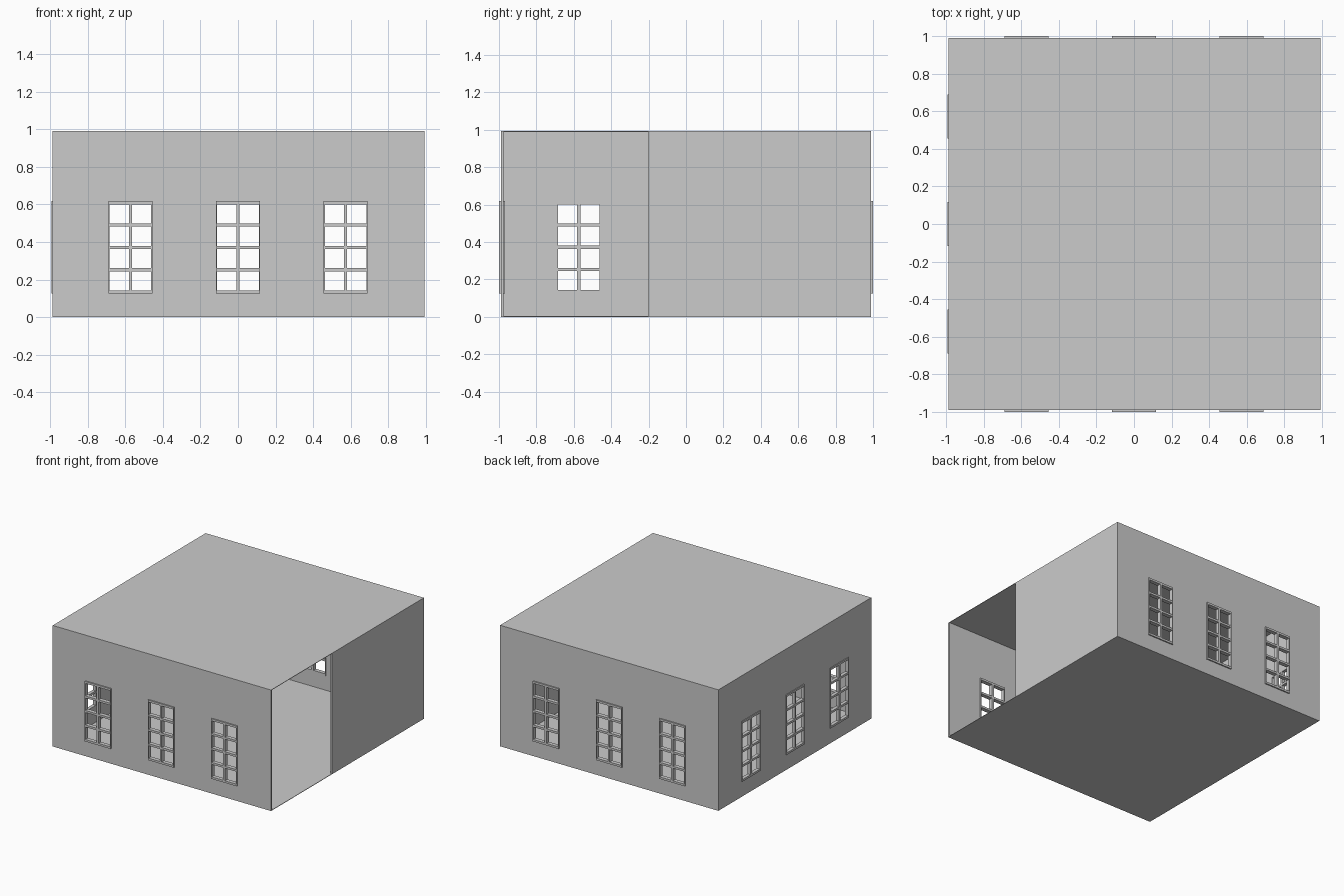
import bpy, bmesh
from mathutils import Matrix, Vector
from math import radians

if "Cube" in bpy.data.objects:
    bpy.data.objects.remove(bpy.data.objects["Cube"])

XL, XR, Y, H = -0.987, 0.993, 0.99, 0.992   # shell limits
T = 0.015                                    # wall thickness
SLAB = 0.004
CENTRES = (-0.573, 0.0, 0.573)
WIN_W, WIN_Z0, WIN_Z1 = 0.235, 0.125, 0.618
PANE, BAR, PANE_Z = 0.102, 0.017, 0.142


def panel(name, us, vs, is_hole, matrix, thickness):
    """Grid panel in local x/z with open cells, extruded along local +y (inwards)."""
    bm = bmesh.new()
    grid = [[bm.verts.new((u, 0, v)) for v in vs] for u in us]
    for i in range(len(us) - 1):
        for j in range(len(vs) - 1):
            if not is_hole(i, j):
                bm.faces.new((grid[i][j], grid[i + 1][j],
                              grid[i + 1][j + 1], grid[i][j + 1]))
    ext = bmesh.ops.extrude_face_region(bm, geom=bm.faces[:], use_keep_orig=True)
    moved = [g for g in ext["geom"] if isinstance(g, bmesh.types.BMVert)]
    bmesh.ops.translate(bm, verts=moved, vec=(0, thickness, 0))
    bmesh.ops.transform(bm, matrix=matrix, verts=bm.verts[:])
    bmesh.ops.recalc_face_normals(bm, faces=bm.faces[:])
    mesh = bpy.data.meshes.new(name)
    bm.to_mesh(mesh)
    bm.free()
    obj = bpy.data.objects.new(name, mesh)
    bpy.context.collection.objects.link(obj)
    return obj


def box(name, lo, hi):
    us, vs = (lo[0], hi[0]), (lo[2], hi[2])
    return panel(name, us, vs, lambda i, j: False,
                 Matrix.Translation((0, lo[1], 0)), hi[1] - lo[1])


def window(name, centre, matrix, outward, inward):
    """Eight-pane frame: two columns, four rows."""
    half = WIN_W / 2
    us = [centre + d for d in (-half, -BAR / 2 - PANE, -BAR / 2,
                               BAR / 2, BAR / 2 + PANE, half)]
    vs = [WIN_Z0]
    for r in range(4):
        z = PANE_Z + r * (PANE + BAR)
        vs += [z, z + PANE]
    vs.append(WIN_Z1)
    panel(name, us, vs, lambda i, j: i % 2 == 1 and j % 2 == 1,
          matrix @ Matrix.Translation((0, -outward, 0)), outward + inward)


def window_wall(name, u0, u1, matrix, thickness, outward, inward):
    us = [u0]
    for c in CENTRES:
        us += [c - WIN_W / 2, c + WIN_W / 2]
    us.append(u1)
    panel(name + "_wall", us, [SLAB, WIN_Z0, WIN_Z1, H - SLAB],
          lambda i, j: i % 2 == 1 and j == 1, matrix, thickness)
    for k, c in enumerate(CENTRES):
        window(f"{name}_window_{k + 1}", c, matrix, outward, inward)


# Walls with windows: front, back, left
LT = 0.022
front = Matrix.Translation((0, -Y, 0))
back = Matrix.Translation((0, Y, 0)) @ Matrix.Rotation(radians(180), 4, "Z")
left = Matrix.Translation((XL, 0, 0)) @ Matrix.Rotation(radians(-90), 4, "Z")
window_wall("front", XL, XR, front, T, 0.01, 0.023)
window_wall("back", -XR, -XL, back, T, 0.01, 0.023)
window_wall("left", -Y + T, Y - T, left, LT, 0.006, LT)

# Right wall stops short, leaving the open doorway at the front
box("right_wall", (XR - T, -0.2, SLAB), (XR, Y - T, H - SLAB))

# Thin floor and roof
box("floor", (XL, -Y, 0), (XR, Y, SLAB))
box("roof", (XL, -Y, H - SLAB), (XR, Y, H))
